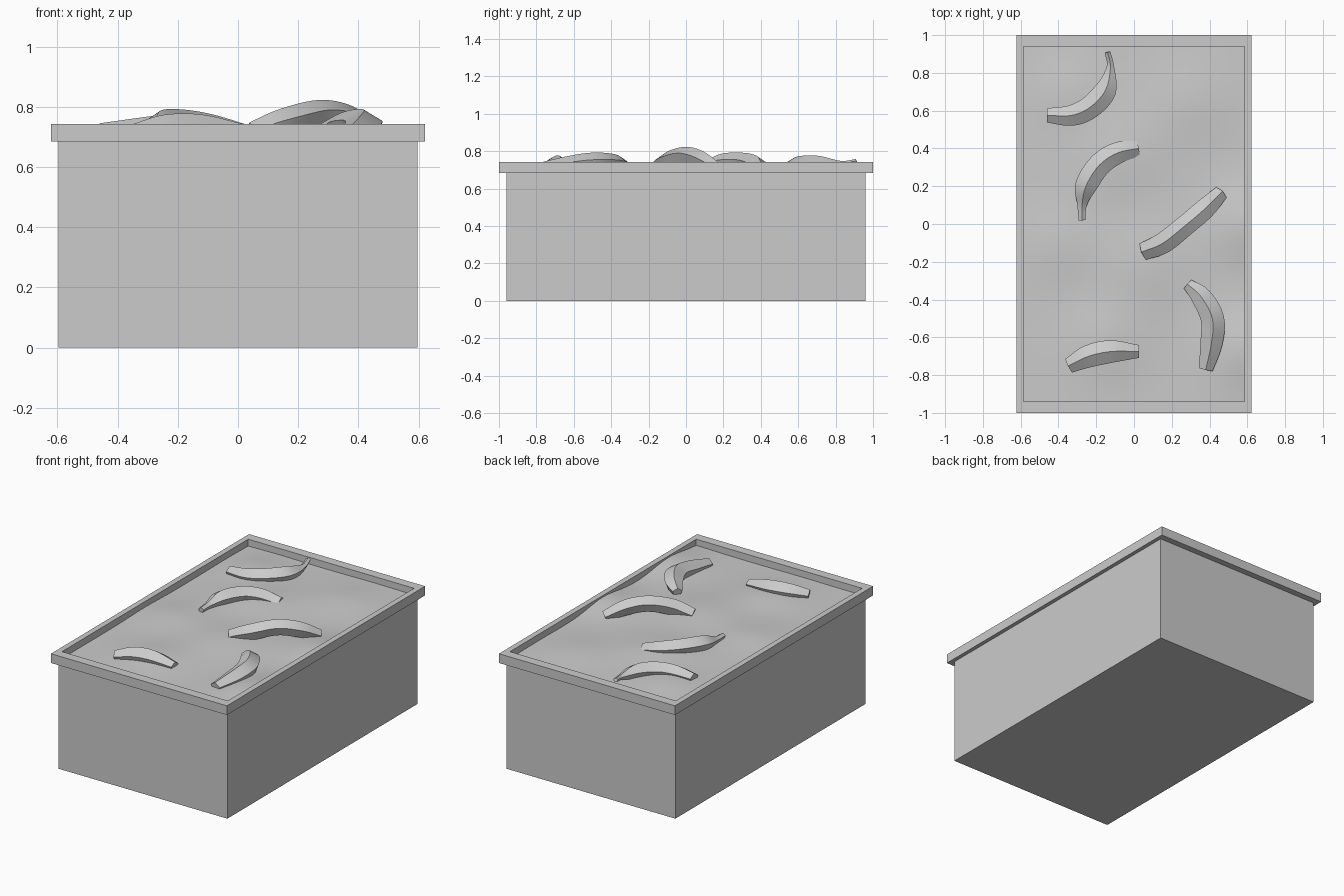
import bpy, bmesh, math
from mathutils import Vector

cube = bpy.data.objects.get("Cube")
if cube:
    bpy.data.objects.remove(cube, do_unlink=True)

grey = bpy.data.materials.new("plain grey")
grey.use_nodes = True
grey.diffuse_color = (0.6, 0.6, 0.6, 1)
grey.node_tree.nodes["Principled BSDF"].inputs["Base Color"].default_value = (0.6, 0.6, 0.6, 1)


def finish(name, bm, smooth_angle=None):
    bmesh.ops.recalc_face_normals(bm, faces=bm.faces)
    mesh = bpy.data.meshes.new(name)
    bm.to_mesh(mesh)
    bm.free()
    mesh.materials.append(grey)
    obj = bpy.data.objects.new(name, mesh)
    bpy.context.collection.objects.link(obj)
    if smooth_angle:
        bpy.ops.object.select_all(action='DESELECT')
        obj.select_set(True)
        bpy.context.view_layer.objects.active = obj
        bpy.ops.object.shade_smooth_by_angle(angle=math.radians(smooth_angle))
    return obj


def rectangle(bm, x, y, z):
    return [bm.verts.new((sx * x, sy * y, z)) for sx, sy in ((-1, -1), (1, -1), (1, 1), (-1, 1))]


def bridge(bm, a, b):
    n = len(a)
    for i in range(n):
        bm.faces.new((a[i], a[(i + 1) % n], b[(i + 1) % n], b[i]))


# Crate body
bm = bmesh.new()
low, high = rectangle(bm, 0.597, 0.96, 0), rectangle(bm, 0.597, 0.96, 0.684)
bridge(bm, low, high)
bm.faces.new(low)
bm.faces.new(high)
finish("crate_body", bm)

# Overhanging rim: a rectangular ring
bm = bmesh.new()
rings = [rectangle(bm, x, y, z) for x, y, z in
         ((0.622, 1, 0.684), (0.622, 1, 0.743), (0.586, 0.94, 0.743), (0.586, 0.94, 0.684))]
for i in range(4):
    bridge(bm, rings[i], rings[(i + 1) % 4])
finish("crate_rim", bm)

# Gently rolling filling: x, y, height, spread of each mound
MOUNDS = [(-0.1, 0.35, 0.028, 0.25), (0.3, 0.65, 0.018, 0.22), (0.6, 0.0, 0.034, 0.2),
          (0.6, -0.66, 0.034, 0.2), (0.05, -0.2, 0.024, 0.25), (-0.15, -0.62, 0.022, 0.2),
          (-0.35, 0.7, 0.02, 0.18), (-0.4, -0.1, 0.018, 0.2)]


def fill_height(x, y):
    z = 0.699
    for mx, my, h, s in MOUNDS:
        z += h * math.exp(-((x - mx) ** 2 + (y - my) ** 2) / (s * s))
    return min(z, 0.741)


bm = bmesh.new()
bmesh.ops.create_grid(bm, x_segments=28, y_segments=44, size=1)
for v in bm.verts:
    x, y = v.co.x * 0.586, v.co.y * 0.94
    v.co = (x, y, fill_height(x, y))
finish("filling", bm, 60)


# Bananas: a five-sided section swept along a smooth path of (x, y, z, radius)
def catmull(p, t):
    a, b, c, d = p
    return (2 * b + (c - a) * t + (2 * a - 5 * b + 4 * c - d) * t * t
            + (3 * b - a - 3 * c + d) * t ** 3) / 2


def banana(name, points, ridge=90):
    pts = [Vector(p) for p in points]
    pts = [2 * pts[0] - pts[1]] + pts + [2 * pts[-1] - pts[-2]]
    steps = 5
    path = [catmull(pts[i:i + 4], s / steps) for i in range(len(pts) - 3) for s in range(steps)]
    path.append(pts[-2])
    bm = bmesh.new()
    sections = []
    for i, p in enumerate(path):
        tangent = (path[min(i + 1, len(path) - 1)] - path[max(i - 1, 0)]).to_3d().normalized()
        side = tangent.cross(Vector((0, 0, 1))).normalized()
        normal = side.cross(tangent)
        ring = []
        for k in range(5):
            a = math.radians(ridge + 72 * k)
            ring.append(bm.verts.new(p.to_3d() + p.w * (1.2 * math.cos(a) * side + math.sin(a) * normal)))
        sections.append(ring)
    for a, b in zip(sections, sections[1:]):
        bridge(bm, a, b)
    bm.faces.new(sections[0])
    bm.faces.new(sections[-1])
    finish(name, bm, 40)


banana("banana_back", [(-0.14, 0.91, 0.745, 0.013), (-0.125, 0.83, 0.73, 0.018),
                       (-0.15, 0.71, 0.725, 0.05), (-0.23, 0.62, 0.722, 0.053),
                       (-0.33, 0.575, 0.715, 0.048), (-0.46, 0.575, 0.712, 0.033)])
banana("banana_back_middle", [(-0.275, 0.02, 0.725, 0.016), (-0.275, 0.1, 0.728, 0.022),
                              (-0.255, 0.2, 0.738, 0.05), (-0.185, 0.31, 0.738, 0.053),
                              (-0.09, 0.375, 0.725, 0.05), (0.02, 0.4, 0.705, 0.037)])
banana("banana_middle", [(0.05, -0.145, 0.71, 0.04), (0.155, -0.1, 0.747, 0.049),
                         (0.275, -0.005, 0.775, 0.048), (0.375, 0.08, 0.755, 0.047),
                         (0.46, 0.165, 0.708, 0.034)])
banana("banana_front_left", [(0.285, -0.32, 0.722, 0.026), (0.355, -0.385, 0.737, 0.047),
                             (0.415, -0.5, 0.738, 0.054), (0.41, -0.63, 0.722, 0.051),
                             (0.38, -0.77, 0.708, 0.033)])
banana("banana_front", [(-0.345, -0.75, 0.708, 0.035), (-0.24, -0.7, 0.722, 0.052),
                        (-0.12, -0.675, 0.722, 0.052), (0.025, -0.675, 0.71, 0.03)])
